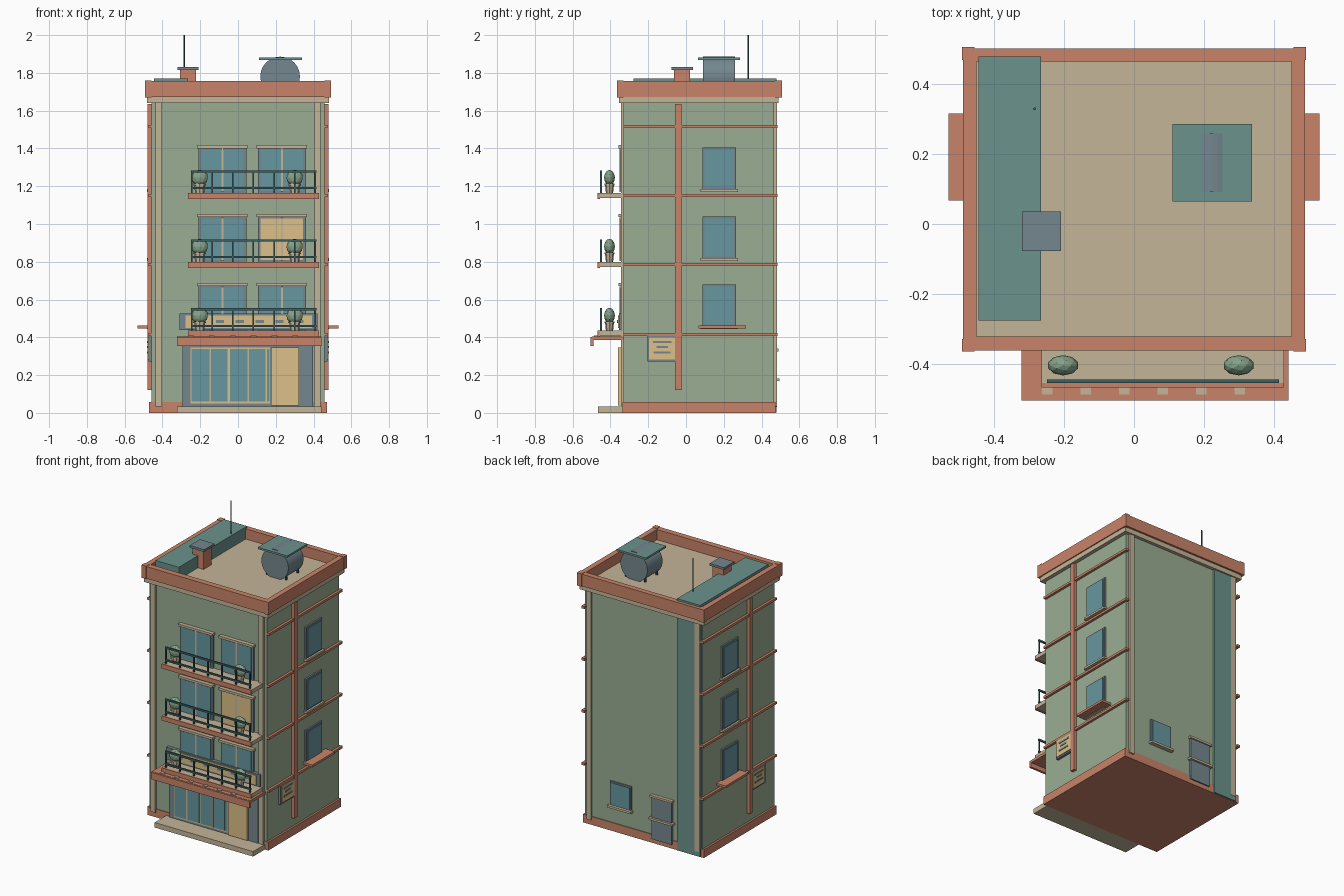
import bpy, math

if "Cube" in bpy.data.objects:
    bpy.data.objects.remove(bpy.data.objects["Cube"])


def mat(name, hexcol):
    c = [int(hexcol[i:i + 2], 16) / 255 for i in (0, 2, 4)]
    m = bpy.data.materials.new(name)
    m.diffuse_color = [((v + 0.055) / 1.055) ** 2.4 for v in c] + [1]
    m.use_nodes = True
    m.node_tree.nodes["Principled BSDF"].inputs["Base Color"].default_value = m.diffuse_color
    return m


GREEN = mat("green_wall", "9AAE92")
ORANGE = mat("terracotta", "C98468")
BEIGE = mat("beige_stone", "C4B598")
GLASS = mat("blue_glass", "6797A0")
TEAL = mat("teal_metal", "6B938C")
GREY = mat("grey_metal", "74878E")
DARK = mat("dark_rail", "3F6062")
YELLOW = mat("warm_yellow", "DCC088")
LEAF = mat("leaf", "86A388")


def box(name, x, y, z, m):
    """Box from (min, max) pairs."""
    bpy.ops.mesh.primitive_cube_add(size=1, location=[sum(p) / 2 for p in (x, y, z)])
    o = bpy.context.object
    o.name = name
    o.scale = [p[1] - p[0] for p in (x, y, z)]
    o.data.materials.append(m)
    return o


def sides(name, x, y, z, m):
    """Same box on the right and left walls."""
    box(name + "_right", x, y, z, m)
    box(name + "_left", (-x[1], -x[0]), y, z, m)


def cyl(name, loc, r1, r2, h, m, n=12, rot=(0, 0, 0)):
    bpy.ops.mesh.primitive_cone_add(vertices=n, radius1=r1, radius2=r2, depth=h,
                                    location=loc, rotation=rot)
    o = bpy.context.object
    o.name = name
    o.data.materials.append(m)
    return o


# main mass
box("wall_body", (-.457, .457), (-.33, .467), (.02, 1.65), GREEN)
box("plinth", (-.47, .47), (-.335, .473), (0, .058), ORANGE)
box("stair_core", (-.446, -.266), (-.277, .48), (.003, 1.77), TEAL)
for n, y in (("front", (-.345, -.32)), ("back", (.46, .482))):
    sides(n + "_pilaster", (.402, .437), y, (.035, 1.64), BEIGE)

# roof edge and deck
box("cornice", (-.483, .483), (-.355, .49), (1.64, 1.675), BEIGE)
box("roof_deck", (-.46, .46), (-.33, .475), (1.67, 1.685), BEIGE)
box("parapet_front", (-.49, .49), (-.363, -.322), (1.673, 1.757), ORANGE)
box("parapet_back", (-.49, .49), (.465, .503), (1.673, 1.757), ORANGE)
sides("parapet", (.452, .49), (-.322, .465), (1.673, 1.757), ORANGE)
sides("parapet_post_front", (.457, .493), (-.366, -.33), (1.67, 1.76), ORANGE)
sides("parapet_post_back", (.457, .493), (.47, .507), (1.67, 1.76), ORANGE)

# side walls: bands, downpipes, windows, awnings, notice boards
for z in (.415, .785, 1.15, 1.515):
    sides("floor_band", (.45, .474), (-.33, .485), (z - .008, z + .008), ORANGE)
sides("downpipe", (.45, .478), (-.057, -.025), (.12, 1.635), ORANGE)
for z in (.455, .815, 1.18):
    sides("side_window_frame", (.45, .468), (.087, .266), (z, z + .225), GREY)
    sides("side_window_glass", (.46, .473), (.099, .254), (z + .012, z + .213), GLASS)
    sides("side_window_sill", (.45, .482), (.077, .276), (z - .01, z + .004), BEIGE)
sides("side_awning", (.45, .531), (.067, .317), (.447, .463), ORANGE)
sides("board_frame", (.45, .474), (-.205, -.047), (.272, .408), GREY)
sides("board_panel", (.46, .479), (-.195, -.057), (.282, .398), YELLOW)
for z, w in ((.375, .048), (.349, .03), (.32, .045)):
    sides("board_bar", (.47, .482), (-.126 - w, -.126 + w), (z - .006, z + .006), GREY)

# back door and window
box("back_door", (-.225, -.07), (.46, .482), (.03, .33), GREY)
box("back_door_lintel", (-.235, -.06), (.46, .49), (.325, .34), BEIGE)
box("back_window_frame", (.093, .257), (.46, .476), (.18, .35), GREY)
box("back_window_glass", (.103, .247), (.46, .48), (.19, .34), GLASS)
for x in (-.148, .175):
    box("back_sill", (x - .092, x + .092), (.46, .496), (.168, .183), BEIGE)

# shopfront
box("porch_step", (-.322, .443), (-.465, -.32), (0, .035), BEIGE)
box("shop_frame", (-.295, .397), (-.345, -.32), (.035, .355), GREY)
box("shop_trim", (-.252, .17), (-.351, -.33), (.05, .345), YELLOW)
for i in range(3):
    a = -.245 + i * (.2 if i < 2 else .195)
    b = a + (.19 if i < 1 else .18)
    b = (-.055, .145, .166)[i]
    a = (-.245, -.043, .153)[i]
    box("shop_pane", (a, b), (-.356, -.34), (.06, .338), GLASS)
box("shop_mullion", (-.152, -.142), (-.358, -.34), (.06, .338), BEIGE)
box("shop_mullion", (.05, .058), (-.358, -.34), (.06, .338), BEIGE)
box("shop_door", (.175, .322), (-.36, -.33), (.04, .345), YELLOW)

# shop canopy with stripes and fascia board
box("canopy", (-.323, .443), (-.497, -.32), (.386, .405), ORANGE)
box("canopy_valance", (-.323, .443), (-.506, -.49), (.355, .403), ORANGE)
for i in range(6):
    x = -.249 + i * .1105
    box("canopy_stripe", (x - .015, x + .015), (-.488, -.34), (.4, .409), BEIGE)
box("fascia_board", (-.31, .42), (-.355, -.32), (.44, .525), GREY)
box("fascia_panel", (-.277, .393), (-.36, -.34), (.45, .515), YELLOW)
for i in range(6):
    x = -.2 + i * .105
    box("fascia_bar", (x - .022, x + .022), (-.364, -.35), (.475, .493), GREY)

# upper floors: balcony, railing, planters, windows
for f in (.435, .8, 1.165):
    box("balcony_slab", (-.265, .43), (-.458, -.32), (f - .027, f), BEIGE)
    box("balcony_lip", (-.265, .43), (-.468, -.456), (f - .032, f), ORANGE)
    for z in (.025, .113):
        box("rail", (-.25, .415), (-.455, -.445), (f + z - .006, f + z + .006), DARK)
    for i in range(7):
        x = -.245 + i * .109
        box("rail_post", (x - .004, x + .004), (-.454, -.446), (f, f + .118), DARK)
    for x in (-.203, .3):
        cyl("planter", (x, -.405, f + .024), .024, .03, .048, BEIGE, 8).scale.y = .8
        cyl("planter_rim", (x, -.405, f + .045), .034, .034, .01, BEIGE, 8).scale.y = .8
        bpy.ops.mesh.primitive_ico_sphere_add(subdivisions=2, radius=1,
                                              location=(x, -.405, f + .08))
        o = bpy.context.object
        o.name = "shrub"
        o.scale = (.045, .029, .042)
        o.data.materials.append(LEAF)
    for x in (-.083, .232):
        lit = x > 0 and f == .8
        box("window_frame", (x - .127, x + .127), (-.341, -.32), (f, f + .24), GREY)
        for s in (-1, 1):
            c = x + s * .058
            box("window_pane", (c - .055, c + .055), (-.347, -.33),
                (f + .01, f + .23), YELLOW if lit else GLASS)
        box("window_mullion", (x - .005, x + .005), (-.351, -.33), (f + .005, f + .235), BEIGE)
        box("window_lintel", (x - .134, x + .134), (-.357, -.32), (f + .236, f + .252), BEIGE)

# roof equipment
box("chimney", (-.308, -.222), (-.064, .022), (1.68, 1.817), ORANGE)
box("chimney_cap", (-.321, -.209), (-.077, .036), (1.816, 1.832), GREY)
cyl("antenna", (-.285, .33, 1.884), .004, .004, .232, DARK, 8)
t = cyl("water_tank", (.223, .175, 1.781), .105, .105, .168, GREY, 24, (math.pi / 2, 0, 0))
bpy.ops.object.shade_smooth_by_angle()
box("tank_cover", (.11, .338), (.064, .287), (1.868, 1.881), TEAL)
for x in (.15, .296):
    for y in (.11, .24):
        cyl("tank_leg", (x, y, 1.7), .008, .008, .06, DARK, 8)
